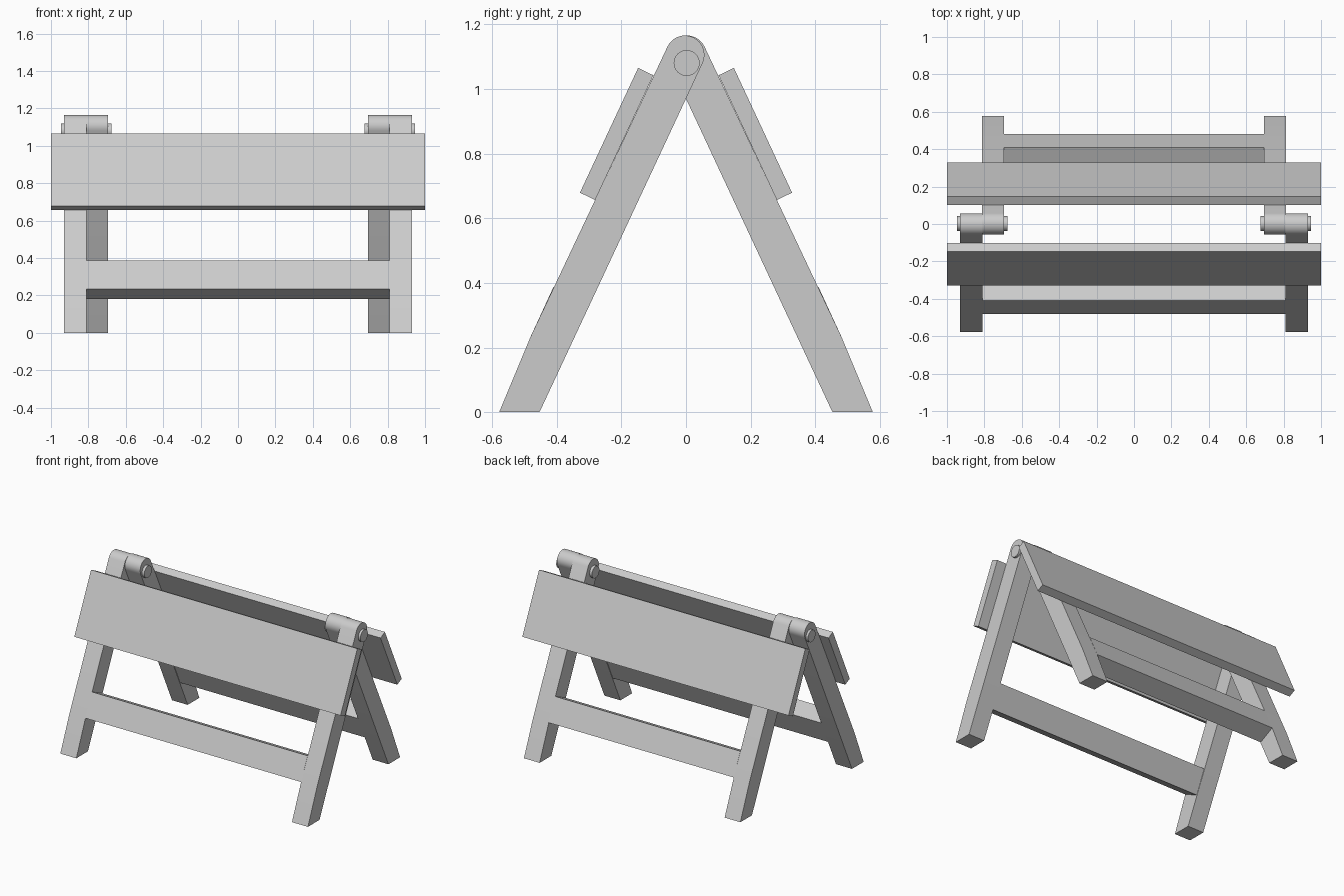
import bpy, bmesh, math

if "Cube" in bpy.data.objects:
    bpy.data.objects.remove(bpy.data.objects["Cube"])


def extrude_profile(name, pts, x0, x1, smooth=False):
    """Solid made from a (y, z) profile swept along x."""
    bm = bmesh.new()
    face = bm.faces.new([bm.verts.new((x0, y, z)) for y, z in pts])
    res = bmesh.ops.extrude_face_region(bm, geom=[face])
    verts = [g for g in res["geom"] if isinstance(g, bmesh.types.BMVert)]
    bmesh.ops.translate(bm, verts=verts, vec=(x1 - x0, 0, 0))
    bmesh.ops.recalc_face_normals(bm, faces=bm.faces)
    me = bpy.data.meshes.new(name)
    bm.to_mesh(me)
    bm.free()
    ob = bpy.data.objects.new(name, me)
    bpy.context.collection.objects.link(ob)
    if smooth:
        bpy.context.view_layer.objects.active = ob
        bpy.ops.object.select_all(action='DESELECT')
        ob.select_set(True)
        bpy.ops.object.shade_smooth_by_angle(angle=math.radians(22))
    return ob


def arc(cy, cz, r, a0, a1, n):
    return [(cy + r * math.cos(a0 + (a1 - a0) * i / n),
             cz + r * math.sin(a0 + (a1 - a0) * i / n)) for i in range(n + 1)]


# Front-frame profiles in (y, z); the rear frame flips y
lean = math.atan2(0.905, 0.425)
leg = [(-0.453, 0), (-0.578, 0), (-0.48, 0.235)]
leg += arc(-0.003, 1.105, 0.06, lean + math.pi / 2, lean - math.pi / 2, 16)
board = [(-0.148, 1.065), (-0.101, 1.042), (-0.281, 0.656), (-0.328, 0.679)]
rail = [(-0.48, 0.235), (-0.41, 0.387), (-0.301, 0.336), (-0.371, 0.182)]

for frame, flip, inner, outer in (("front", 1, 0.81, 0.93), ("rear", -1, 0.695, 0.813)):
    def side(pts):
        return [(flip * y, z) for y, z in pts]
    # Legs with rounded hinge ends
    for label, s in (("left", -1), ("right", 1)):
        extrude_profile(f"{frame}_{label}_leg", side(leg), s * inner, s * outer, True)
    # Wide barrier panel and lower rail
    extrude_profile(f"{frame}_panel", side(board), -1, 1)
    extrude_profile(f"{frame}_lower_rail", side(rail), -inner, inner)

# Hinge pins
pin = arc(0.002, 1.08, 0.04, 0, 2 * math.pi, 32)[:-1]
for label, s in (("left", -1), ("right", 1)):
    extrude_profile(f"{label}_hinge_pin", pin, s * 0.677, s * 0.946, True)
